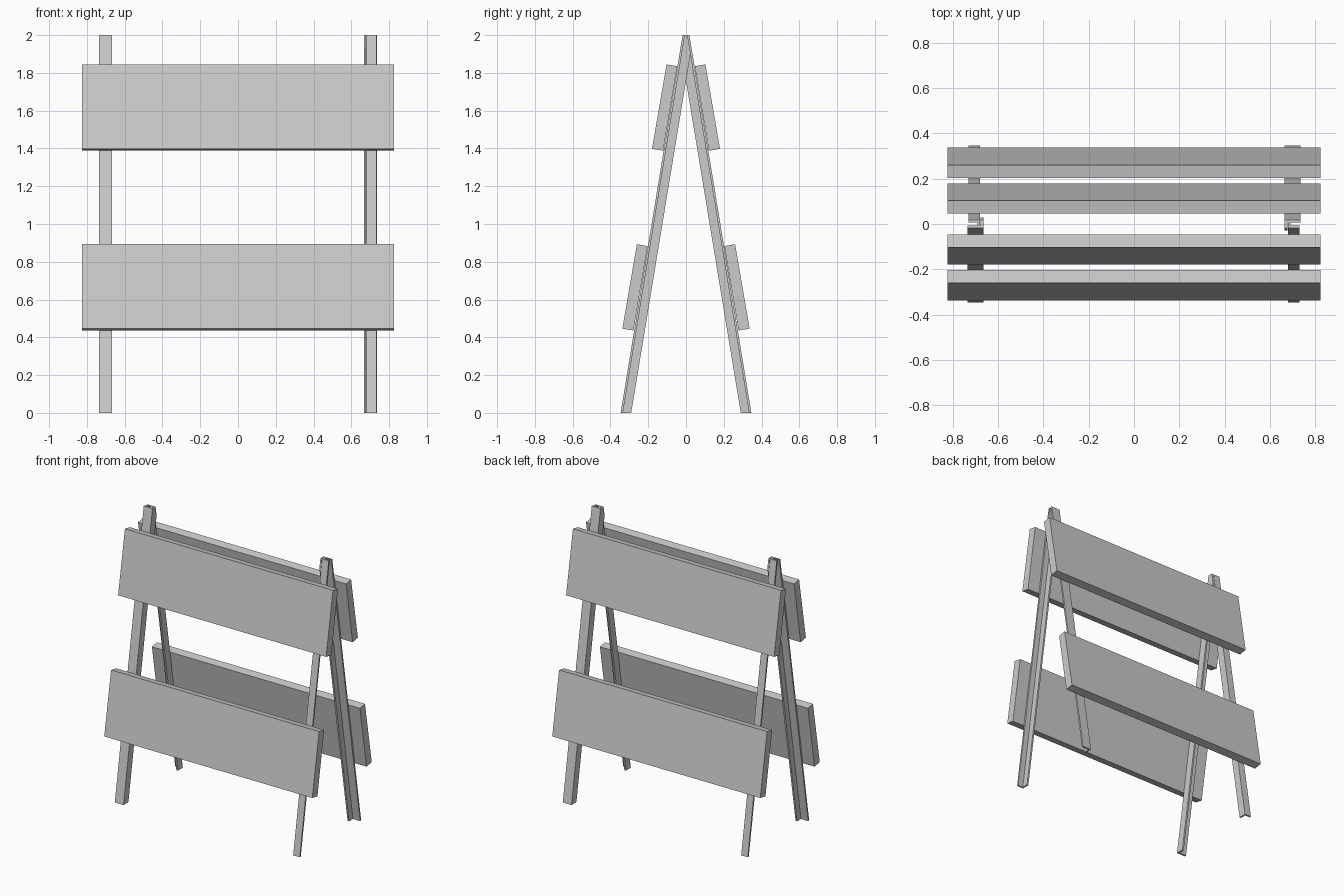
import bpy, bmesh

if "Cube" in bpy.data.objects:
    bpy.data.objects.remove(bpy.data.objects["Cube"])


def extrude_x(bm, profile, x0, x1):
    """Closed prism from a (y, z) profile between two x positions."""
    a = [bm.verts.new((x0, y, z)) for y, z in profile]
    b = [bm.verts.new((x1, y, z)) for y, z in profile]
    n = len(profile)
    bm.faces.new(a)
    bm.faces.new(b[::-1])
    for i in range(n):
        bm.faces.new((a[i], b[i], b[(i + 1) % n], a[(i + 1) % n]))


def make(name, prisms, turned=False):
    """Object from prisms; turned copies are rotated half a turn about z."""
    bm = bmesh.new()
    for profile, x0, x1 in prisms:
        extrude_x(bm, profile, x0, x1)
    if turned:
        for v in bm.verts:
            v.co.x, v.co.y = -v.co.x, -v.co.y
    bmesh.ops.recalc_face_normals(bm, faces=bm.faces)
    mesh = bpy.data.meshes.new(name)
    bm.to_mesh(mesh)
    bm.free()
    bpy.context.collection.objects.link(bpy.data.objects.new(name, mesh))


# Leaning angle-iron leg: thin outer flange and a web cut off at the apex
T = 0.012
flange = [(-0.346, 0), (-0.346 + T, 0), (-0.018 + T, 2), (-0.018, 2)]
web = [(-0.346 + T, 0), (-0.29, 0), (0.029, 1.933), (0.018, 2), (-0.018 + T, 2)]

# Board leaning with the legs
board = [(-0.103, 1.845), (-0.18, 1.398), (-0.121, 1.388), (-0.046, 1.835)]
lower = [(y - 0.157, z - 0.952) for y, z in board]

for side, turned in (("front", False), ("back", True)):
    # Wide leg, with the narrow leg of the other frame nested inside it
    make(side + "_wide_leg", [(flange, -0.735, -0.666), (web, -0.666 - T, -0.666)], turned)
    make(side + "_narrow_leg", [(flange, 0.68, 0.732), (web, 0.68, 0.68 + T)], turned)
    # Boards
    make(side + "_upper_board", [(board, -0.825, 0.825)], turned)
    make(side + "_lower_board", [(lower, -0.825, 0.825)], turned)
